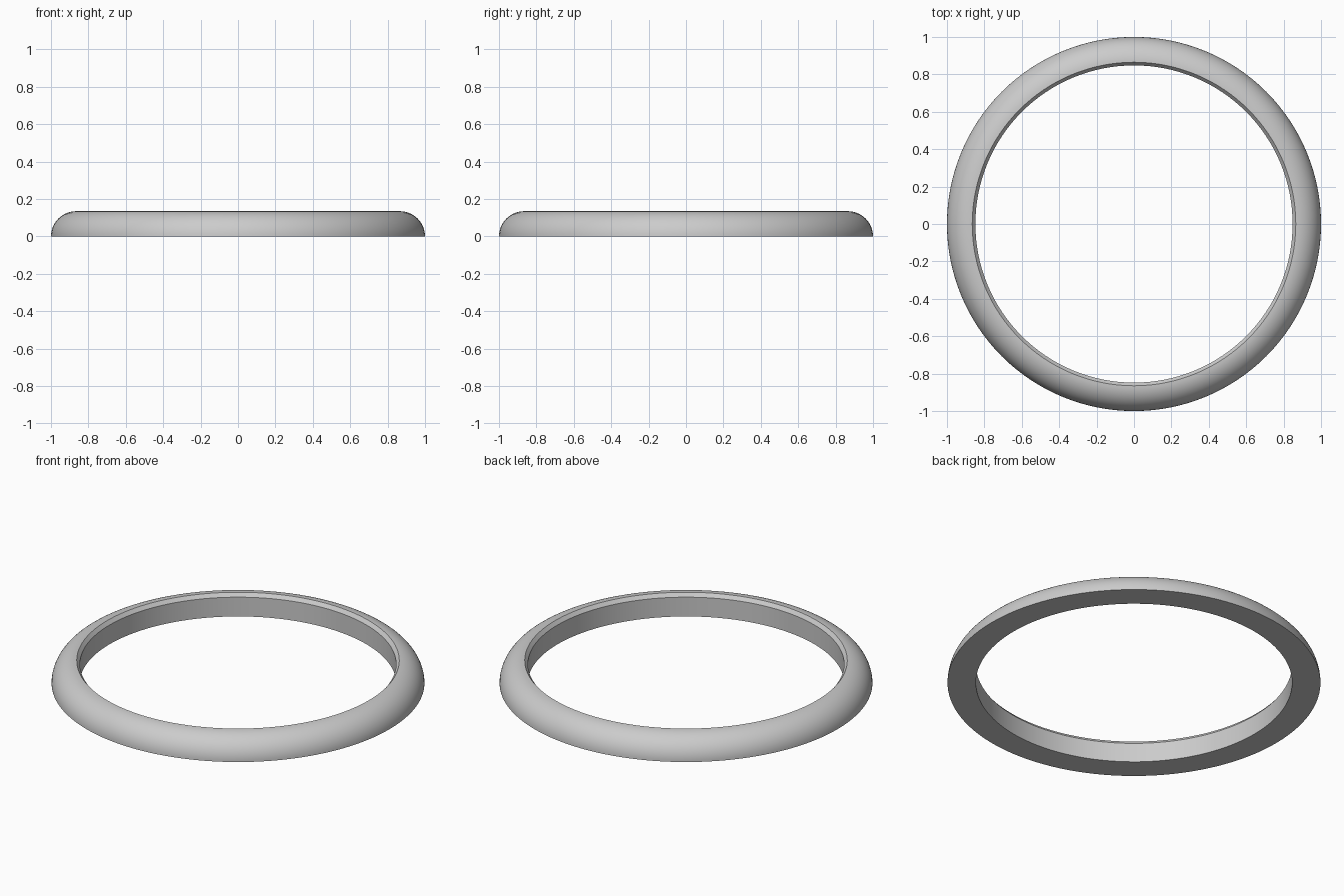
import bpy, bmesh
from math import sin, cos, pi, radians

cube = bpy.data.objects.get("Cube")
if cube:
    bpy.data.objects.remove(cube)

SEGMENTS = 128
ARC_STEPS = 16
HEIGHT = 0.135

# Plain grey material
grey = bpy.data.materials.new("light_grey")
grey.use_nodes = True
colour = (0.6, 0.6, 0.6, 1)
grey.diffuse_color = colour
grey.node_tree.nodes["Principled BSDF"].inputs["Base Color"].default_value = colour

# Cross-section: rounded outer shoulder, inner chamfer, straight inner wall
profile = [(1 - HEIGHT + HEIGHT * cos(a), HEIGHT * sin(a))
           for a in (i * pi / 2 / ARC_STEPS for i in range(ARC_STEPS + 1))]
profile += [(0.848, 0.114), (0.848, 0)]

# Sweep the closed cross-section around the vertical axis
bm = bmesh.new()
rings = []
for s in range(SEGMENTS):
    t = 2 * pi * s / SEGMENTS
    rings.append([bm.verts.new((r * cos(t), r * sin(t), z)) for r, z in profile])
for s in range(SEGMENTS):
    here, after = rings[s], rings[(s + 1) % SEGMENTS]
    for i in range(len(profile)):
        j = (i + 1) % len(profile)
        bm.faces.new((here[i], after[i], after[j], here[j]))
bmesh.ops.recalc_face_normals(bm, faces=bm.faces)

mesh = bpy.data.meshes.new("rounded_ring")
bm.to_mesh(mesh)
bm.free()
mesh.materials.append(grey)
ring = bpy.data.objects.new("rounded_ring", mesh)
bpy.context.collection.objects.link(ring)

# Smooth curves, crisp corners
bpy.ops.object.select_all(action='DESELECT')
ring.select_set(True)
bpy.context.view_layer.objects.active = ring
bpy.ops.object.shade_smooth_by_angle(angle=radians(30))
